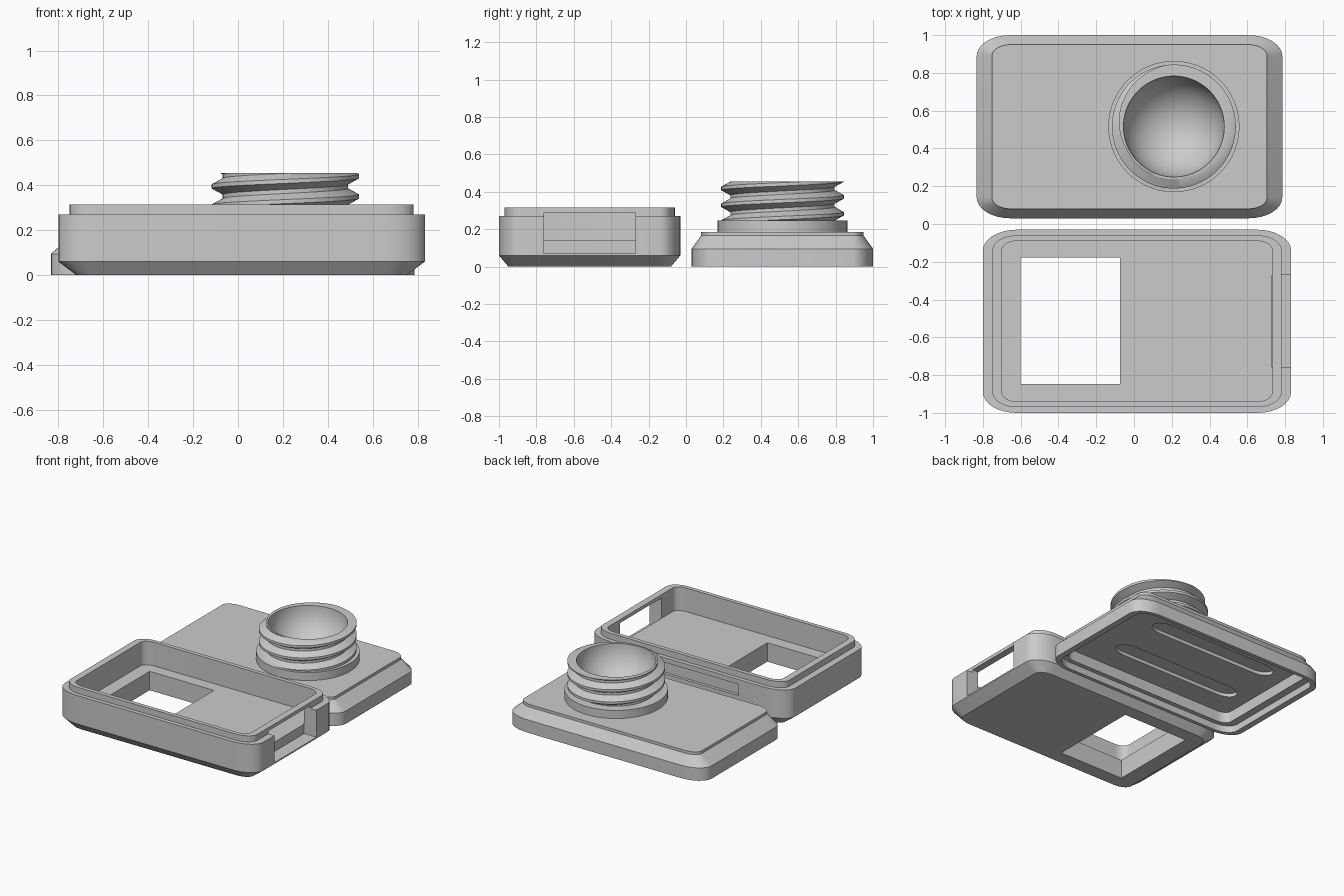
import bpy, bmesh, math

if "Cube" in bpy.data.objects:
    bpy.data.objects.remove(bpy.data.objects["Cube"])

grey = bpy.data.materials.new("plain grey")
grey.diffuse_color = (0.6, 0.6, 0.6, 1)
grey.use_nodes = True
grey.node_tree.nodes["Principled BSDF"].inputs["Base Color"].default_value = grey.diffuse_color


def make_object(name, bm):
    bmesh.ops.remove_doubles(bm, verts=bm.verts[:], dist=1e-5)
    bmesh.ops.recalc_face_normals(bm, faces=bm.faces[:])
    me = bpy.data.meshes.new(name)
    bm.to_mesh(me)
    bm.free()
    me.materials.append(grey)
    ob = bpy.data.objects.new(name, me)
    bpy.context.collection.objects.link(ob)
    return ob


def finish(ob):
    bpy.ops.object.select_all(action='DESELECT')
    ob.select_set(True)
    bpy.context.view_layer.objects.active = ob
    bpy.ops.object.shade_smooth_by_angle(angle=math.radians(30))


def loft(name, box, corner, rings, seg=8):
    """Stack of rounded rectangles; each ring is (inset x, inset y, z)."""
    x0, x1, y0, y1 = box
    bm = bmesh.new()
    loops = []
    for ix, iy, z in rings:
        rx, ry = corner[0] - ix, corner[1] - iy
        centres = [(x1 - ix - rx, y1 - iy - ry), (x0 + ix + rx, y1 - iy - ry),
                   (x0 + ix + rx, y0 + iy + ry), (x1 - ix - rx, y0 + iy + ry)]
        loop = []
        for q, (cx, cy) in enumerate(centres):
            for i in range(seg + 1):
                a = math.pi / 2 * (q + i / seg)
                loop.append(bm.verts.new((cx + rx * math.cos(a), cy + ry * math.sin(a), z)))
        loops.append(loop)
    n = len(loops[0])
    for a, b in zip(loops, loops[1:]):
        for i in range(n):
            j = (i + 1) % n
            bm.faces.new((a[i], a[j], b[j], b[i]))
    bm.faces.new(loops[0][::-1])
    bm.faces.new(loops[-1])
    return make_object(name, bm)


def box_cutter(x0, x1, y0, y1, z0, z1):
    bm = bmesh.new()
    bmesh.ops.create_cube(bm, size=1)
    for v in bm.verts:
        v.co = ((x0 + x1) / 2 + v.co.x * (x1 - x0),
                (y0 + y1) / 2 + v.co.y * (y1 - y0),
                (z0 + z1) / 2 + v.co.z * (z1 - z0))
    return make_object("cutter", bm)


def combine(ob, other, operation='DIFFERENCE'):
    m = ob.modifiers.new("combine", 'BOOLEAN')
    m.operation, m.solver, m.object = operation, 'EXACT', other
    bpy.context.view_layer.objects.active = ob
    bpy.ops.object.modifier_apply(modifier=m.name)
    bpy.data.objects.remove(other)


def revolve(name, column, n=96, centre=(0.211, 0.516)):
    """Spin a column of (r, z) that may change with the angle."""
    bm = bmesh.new()
    cols = []
    for k in range(n + 1):
        a = 2 * math.pi * k / n
        cols.append([bm.verts.new((centre[0] + r * math.cos(a), centre[1] + r * math.sin(a), z))
                     for r, z in column(k / n)])
    for a, b in zip(cols, cols[1:]):
        for i in range(len(a) - 1):
            bm.faces.new((a[i], b[i], b[i + 1], a[i + 1]))
    return make_object(name, bm)


# Tray: chamfered base, wall, stepped lip and hollow inside
tray = loft("tray", (-0.80, 0.832, -1.0, -0.03), (0.18, 0.11),
            [(0.08, 0.05, 0), (0, 0, 0.06), (0, 0, 0.27), (0.05, 0.03, 0.27),
             (0.05, 0.03, 0.315), (0.10, 0.06, 0.315), (0.10, 0.06, 0.14)])
combine(tray, box_cutter(-0.60, -0.073, -0.848, -0.178, -0.1, 0.3))  # window in the floor
combine(tray, box_cutter(0.7315, 0.95, -0.76, -0.27, 0.07, 0.29))    # side opening
combine(tray, box_cutter(-0.41, 0.35, -0.052, 0.02, 0.15, 0.235))    # slot in the back wall
finish(tray)

# Lid: stepped pocket underneath that takes the lip, chamfered rim and top plate
lid = loft("lid_with_threaded_neck", (-0.833, 0.785, 0.03, 1.0), (0.18, 0.11),
           [(0.10, 0.06, 0.13), (0.10, 0.06, 0.05), (0.045, 0.027, 0.05), (0.045, 0.027, 0),
            (0, 0, 0), (0, 0, 0.095), (0.08, 0.05, 0.165), (0.08, 0.05, 0.185)])
for y in (0.325, 0.705):                                             # long slots underneath
    combine(lid, loft("cutter", (-0.62, 0.42, y - 0.066, y + 0.066), (0.11, 0.066),
                      [(0, 0, 0.08), (0, 0, 0.155)]))

# Collar and threaded neck with a round bowl in its top, joined to the lid
PITCH, BOTTOM, TOP, BOWL = 0.09, 0.245, 0.455, 0.267


def neck_column(t):
    peak = 0.44 + PITCH * t
    pts = [(0, 0.172), (0.347, 0.172), (0.347, BOTTOM)]
    for j in range(-4, 2):
        for knot in (-0.1, 0.1, 0.4, 0.6):
            z = min(max(peak + (j + knot) * PITCH, BOTTOM), TOP)
            u = ((z - peak) / PITCH) % 1
            f = min(max((min(u, 1 - u) - 0.1) / 0.3, 0), 1)
            pts.append((0.328 - 0.049 * f, z))
    for i in range(17):
        a = math.pi / 2 * i / 16
        pts.append((BOWL * math.cos(a), TOP - 0.262 * math.sin(a)))
    return pts


combine(lid, revolve("neck", neck_column), 'UNION')
finish(lid)
